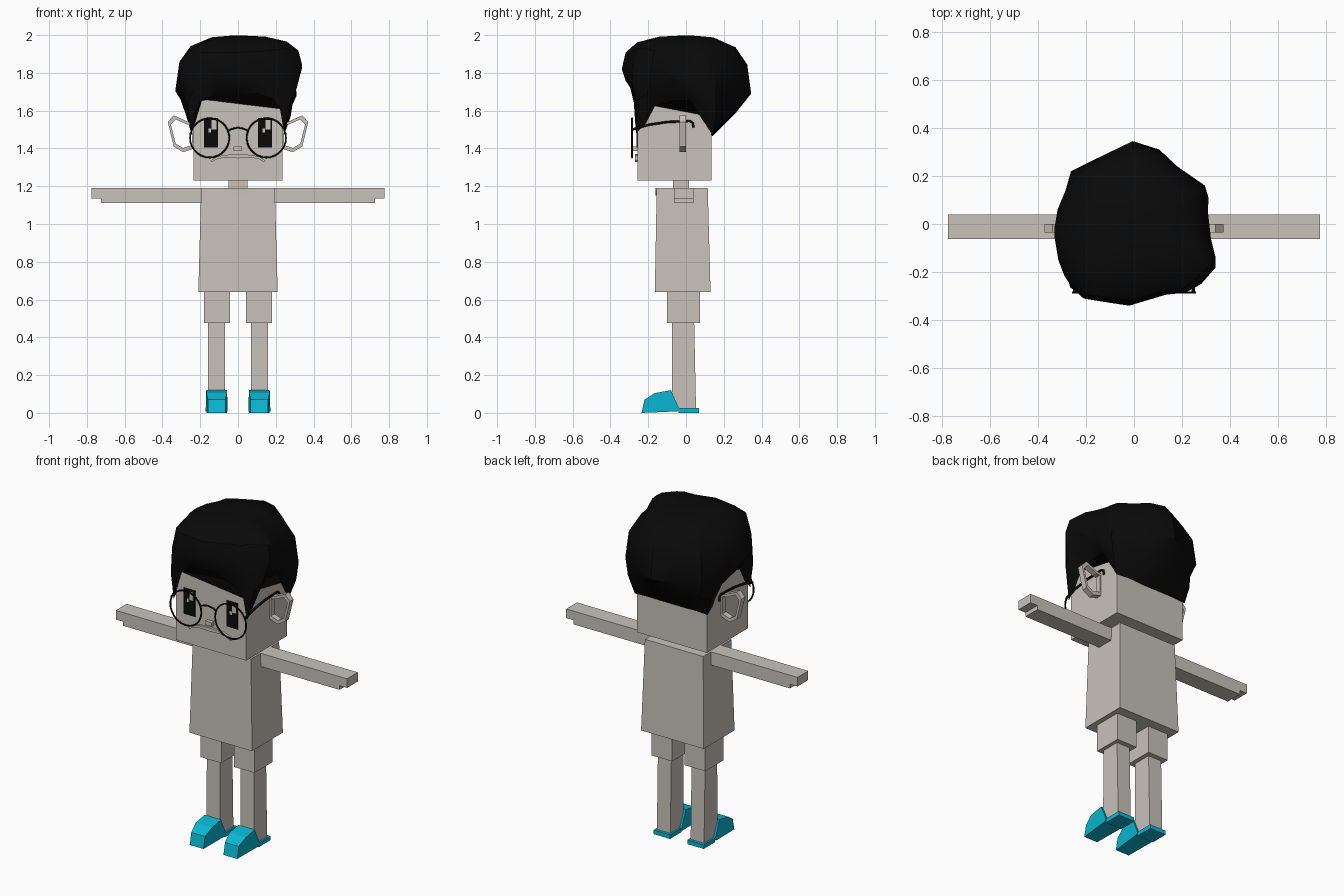
import bpy, bmesh, math
from mathutils import Vector

cube = bpy.data.objects.get("Cube")
if cube:
    bpy.data.objects.remove(cube)


def material(name, rgb):
    m = bpy.data.materials.new(name)
    m.use_nodes = True
    m.diffuse_color = (*rgb, 1)
    m.node_tree.nodes["Principled BSDF"].inputs["Base Color"].default_value = (*rgb, 1)
    return m


CLAY = material("warm grey", (0.58, 0.54, 0.5))
BLACK = material("black", (0.003, 0.003, 0.003))
CYAN = material("cyan", (0.003, 0.47, 0.64))


def finish(name, bm, mat):
    bmesh.ops.recalc_face_normals(bm, faces=bm.faces)
    mesh = bpy.data.meshes.new(name)
    bm.to_mesh(mesh)
    bm.free()
    mesh.materials.append(mat)
    obj = bpy.data.objects.new(name, mesh)
    bpy.context.collection.objects.link(obj)
    return obj


def loft(name, rings, mat, closed=False):
    """Skin rings of points; cap both ends, or join last ring to first."""
    bm = bmesh.new()
    loops = [[bm.verts.new(p) for p in r] for r in rings]
    pairs = list(zip(loops, loops[1:]))
    if closed:
        pairs.append((loops[-1], loops[0]))
    else:
        bm.faces.new(loops[0])
        bm.faces.new(loops[-1])
    n = len(loops[0])
    for a, b in pairs:
        for i in range(n):
            j = (i + 1) % n
            bm.faces.new((a[i], a[j], b[j], b[i]))
    return finish(name, bm, mat)


def rect(x0, x1, y0, y1, z):
    return [(x0, y0, z), (x1, y0, z), (x1, y1, z), (x0, y1, z)]


def box(name, x, y, z, mat=CLAY):
    return loft(name, [rect(*x, *y, z[0]), rect(*x, *y, z[1])], mat)


def plate(name, outline, y0, y1, mat=CLAY):
    """Extrude an x-z outline along y."""
    return loft(name, [[(x, y, z) for x, z in outline] for y in (y0, y1)], mat)


def tube(name, points, radius, cyclic=False):
    curve = bpy.data.curves.new(name, "CURVE")
    curve.dimensions = "3D"
    curve.bevel_depth = radius
    curve.bevel_resolution = 1
    curve.use_fill_caps = True
    spline = curve.splines.new("POLY")
    spline.points.add(len(points) - 1)
    for sp, p in zip(spline.points, points):
        sp.co = (*p, 1)
    spline.use_cyclic_u = cyclic
    curve.materials.append(BLACK)
    obj = bpy.data.objects.new(name, curve)
    bpy.context.collection.objects.link(obj)
    bpy.ops.object.select_all(action="DESELECT")
    obj.select_set(True)
    bpy.context.view_layer.objects.active = obj
    bpy.ops.object.convert(target="MESH")


# Head, neck and torso
box("head", (-.235, .235), (-.257, .135), (1.23, 1.8))
box("neck", (-.05, .05), (-.07, .015), (1.17, 1.25))
loft("torso", [rect(-.21, .21, -.165, .13, .64), rect(-.195, .195, -.155, .115, 1.19)], CLAY)
collar = [(.075 * math.cos(a), 1.19 - .04 * math.sin(a))
          for a in (i * math.pi / 10 for i in range(11))]
plate("collar_patch", collar, -.161, -.153)

# Limbs, shoes and ears on both sides
ear_outer = [(.23, 1.535), (.262, 1.54), (.34, 1.575), (.372, 1.54), (.34, 1.41), (.29, 1.38), (.23, 1.4)]
ear_mid = Vector((.295, 1.48))
ear_inner = [tuple(ear_mid + (Vector(p) - ear_mid) * .78) for p in ear_outer]
shoe_profile = [(-.235, 0), (-.22, .07), (-.165, .105), (-.08, .12), (-.035, .02), (-.045, .008)]
for s, side in ((1, "left"), (-1, "right")):
    def span(a, b):
        return (a, b) if s > 0 else (-b, -a)

    arm_y = (-.063, .04)
    box(side + "_arm", span(.19, .725), arm_y, (1.11, 1.19))
    box(side + "_fingers", span(.725, .775), arm_y, (1.135, 1.19))
    box(side + "_shorts_leg", span(.042, .18), (-.1, .073), (.475, .65))
    loft(side + "_leg", [rect(*span(.068, .158), -.075, .053, .02),
                         rect(*span(.068, .158), -.073, .043, .5)], CLAY)
    box(side + "_heel_sole", span(.058, .168), (-.04, .07), (0, .025), CYAN)
    sections = []
    for k in (-1, 1):
        sections.append([(s * .113 + k * (.058 if z < .03 and y > -.2 else .046 if y < -.2 else .055), y, z)
                         for y, z in shoe_profile])
    loft(side + "_shoe", sections, CYAN)

    def ring(pts, y):
        return [(s * x, y, z) for x, z in pts]
    loft(side + "_ear", [ring(ear_outer, -.035), ring(ear_outer, 0),
                         ring(ear_inner, 0), ring(ear_inner, -.035)], CLAY, closed=True)

    # Eye with two glints
    cx = s * .143
    box(side + "_eye", (cx - .038, cx + .038), (-.262, -.25), (1.405, 1.562), BLACK)
    box(side + "_eye_glint", (cx + .003, cx + .028), (-.265, -.26), (1.5, 1.55))
    box(side + "_eye_small_glint", (cx - .014, cx + .001), (-.265, -.26), (1.485, 1.505))

    # Spectacle rim and temple
    rim = [(s * .15 + .104 * math.cos(a), -.285, 1.456 + .104 * math.sin(a))
           for a in (i * math.tau / 28 for i in range(28))]
    tube(side + "_spectacle_rim", rim, .005, True)
    tube(side + "_spectacle_temple",
         [(s * .247, -.285, 1.5), (s * .25, -.2, 1.525), (s * .25, -.1, 1.54), (s * .25, .02, 1.545),
          (s * .25, .036, 1.535), (s * .25, .04, 1.51)], .007)

tube("spectacle_bridge", [(x, -.285, 1.51 - 6 * x * x) for x in (-.05, -.03, 0, .03, .05)], .005)

# Nose and drooping mouth
box("nose", (-.023, .02), (-.28, -.25), (1.387, 1.41))
upper = [(-.145, 1.335), (-.12, 1.352), (-.08, 1.365), (0, 1.37), (.08, 1.365), (.12, 1.352), (.145, 1.335)]
lower = [(x * .95, z - .022 + abs(x) * .1) for x, z in reversed(upper)]
plate("mouth", upper + lower, -.27, -.25)

# Hair: hairline on the head, irregular widest outline, then domed rings
hairline = [(0, -.272, 1.69), (.11, -.272, 1.69), (.19, -.27, 1.66), (.222, -.268, 1.61),
            (.245, -.265, 1.48), (.245, -.215, 1.53), (.243, -.165, 1.625), (.243, -.06, 1.655),
            (.243, .02, 1.655), (.243, .07, 1.58), (.243, .143, 1.465), (.17, .145, 1.47),
            (.08, .145, 1.47), (0, .145, 1.47)]
outer_left = [(-.02, -.34, 1.82), (.13, -.295, 1.83), (.22, -.283, 1.85), (.26, -.25, 1.86),
              (.3, -.215, 1.85), (.34, -.18, 1.84), (.34, -.14, 1.83), (.32, -.06, 1.78),
              (.308, .05, 1.71), (.31, .11, 1.68), (.295, .16, 1.68), (.18, .24, 1.7),
              (.105, .31, 1.7), (-.005, .345, 1.69)]
outer_right = [(-.12, -.325, 1.82), (-.21, -.31, 1.82), (-.245, -.275, 1.8), (-.27, -.245, 1.78),
               (-.29, -.215, 1.76), (-.315, -.15, 1.74), (-.33, -.06, 1.72), (-.33, -.01, 1.7),
               (-.318, .06, 1.7), (-.285, .14, 1.68), (-.262, .22, 1.68), (-.13, .285, 1.69)]
base = [Vector(p) for p in hairline] + [Vector((-x, y, z)) for x, y, z in hairline[-2:0:-1]]
wide = [Vector(p) for p in outer_left + outer_right[::-1]]


def swell(b, w):
    out = Vector((b.x, b.y, 0)).normalized() * .012
    return b.lerp(w, .5) + out


def dome(w, scale, lift):
    return Vector((w.x * scale, w.y * scale, w.z + (1.997 - w.z) * lift))


rings = [base, [swell(b, w) for b, w in zip(base, wide)], wide]
for scale, lift in ((.94, .5), (.76, .8), (.42, .97), (.12, 1)):
    rings.append([dome(w, scale, lift) for w in wide])
hair = loft("hair", rings, BLACK)
bpy.ops.object.select_all(action="DESELECT")
hair.select_set(True)
bpy.context.view_layer.objects.active = hair
bpy.ops.object.shade_smooth_by_angle(angle=math.radians(35))
